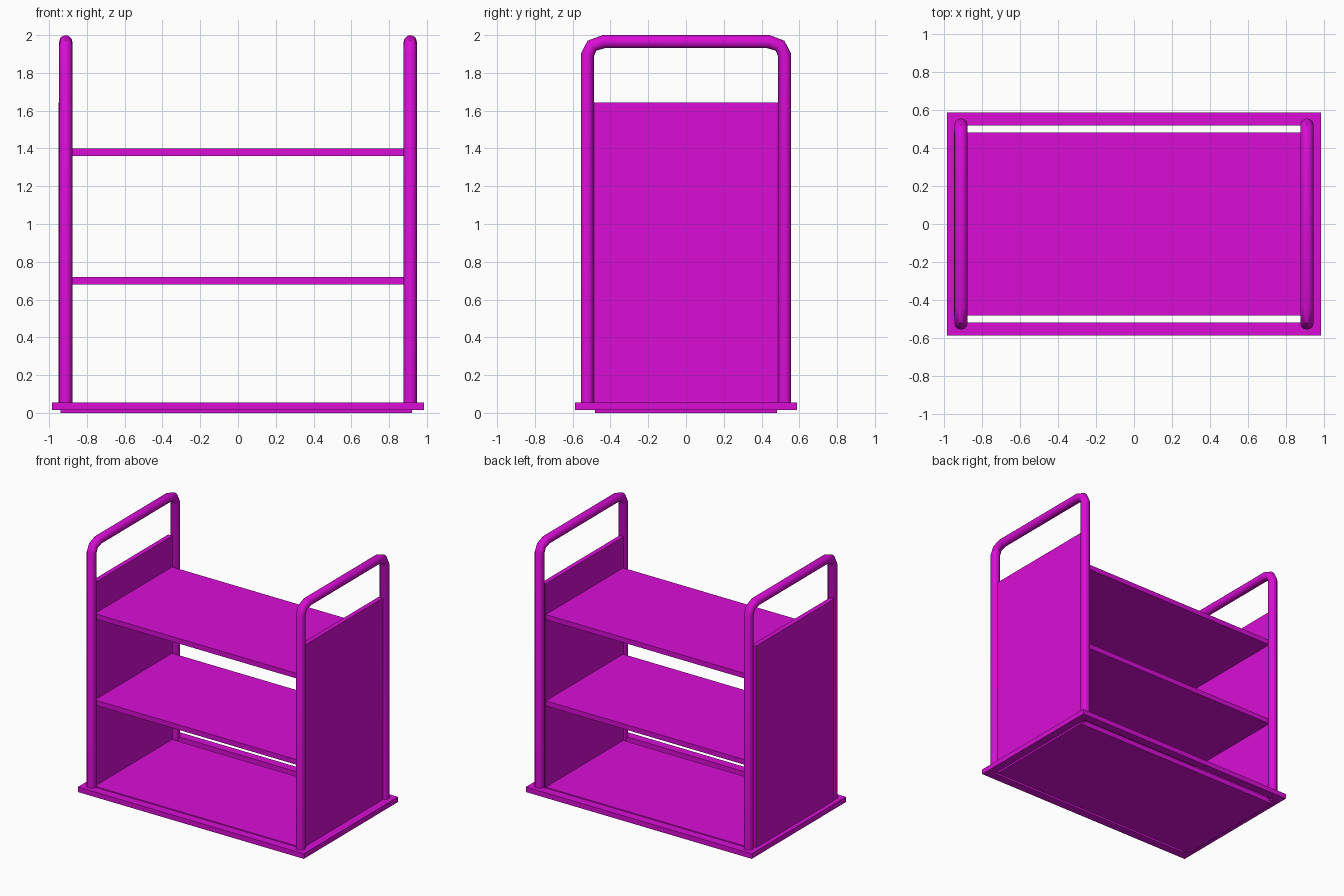
import bpy
import bmesh
import math

cube = bpy.data.objects.get("Cube")
if cube:
    bpy.data.objects.remove(cube, do_unlink=True)

magenta = bpy.data.materials.new("magenta paint")
magenta.use_nodes = True
COLOUR = (0.7, 0.004, 0.67, 1)
magenta.diffuse_color = COLOUR
magenta.node_tree.nodes["Principled BSDF"].inputs["Base Color"].default_value = COLOUR


def add_mesh(name, bm):
    mesh = bpy.data.meshes.new(name)
    bmesh.ops.recalc_face_normals(bm, faces=bm.faces)
    bm.to_mesh(mesh)
    bm.free()
    mesh.materials.append(magenta)
    obj = bpy.data.objects.new(name, mesh)
    bpy.context.collection.objects.link(obj)
    return obj


def box(name, x0, x1, half_y, z0, z1):
    bm = bmesh.new()
    bmesh.ops.create_cube(bm, size=1)
    for v in bm.verts:
        v.co = (x1 if v.co.x > 0 else x0,
                half_y if v.co.y > 0 else -half_y,
                z1 if v.co.z > 0 else z0)
    return add_mesh(name, bm)


def base_frame(outer, inner, z0, z1):
    """Flat rectangular frame with an open middle."""
    corners = [(1, 1), (-1, 1), (-1, -1), (1, -1)]
    bm = bmesh.new()
    rings = [[bm.verts.new((sx * hx, sy * hy, z)) for sx, sy in corners]
             for (hx, hy), z in ((outer, z0), (outer, z1), (inner, z1), (inner, z0))]
    for r in range(4):
        a, b = rings[r], rings[(r + 1) % 4]
        for i in range(4):
            j = (i + 1) % 4
            bm.faces.new((a[i], a[j], b[j], b[i]))
    return add_mesh("base_frame", bm)


def tube_handle(name, x):
    """Inverted U of round tube with two-step bends."""
    side = [(0.522, 0.03), (0.522, 1.895), (0.498, 1.944), (0.437, 1.965)]
    path = side + [(-y, z) for y, z in reversed(side)]
    curve = bpy.data.curves.new(name, "CURVE")
    curve.dimensions = "3D"
    curve.bevel_depth = 0.035
    curve.bevel_resolution = 4
    curve.use_fill_caps = True
    spline = curve.splines.new("POLY")
    spline.points.add(len(path) - 1)
    for point, (y, z) in zip(spline.points, path):
        point.co = (x, y, z, 1)
    curve.materials.append(magenta)
    obj = bpy.data.objects.new(name, curve)
    bpy.context.collection.objects.link(obj)
    bpy.ops.object.select_all(action="DESELECT")
    obj.select_set(True)
    bpy.context.view_layer.objects.active = obj
    bpy.ops.object.convert(target="MESH")
    bpy.ops.object.shade_smooth_by_angle(angle=math.radians(35))


# Base frame around the lowest shelf
base_frame((0.985, 0.587), (0.918, 0.52), 0.015, 0.055)

# Three evenly spaced shelves
for name, z in (("bottom_shelf", 0), ("middle_shelf", 0.68), ("top_shelf", 1.36)):
    box(name, -0.94, 0.92, 0.482, z, z + 0.04)

# End panels between the posts
box("right_end_panel", -0.95, -0.912, 0.487, 0.02, 1.643)
box("left_end_panel", 0.885, 0.922, 0.487, 0.02, 1.643)

# Tubular end frames
tube_handle("right_handle", -0.912)
tube_handle("left_handle", 0.912)
